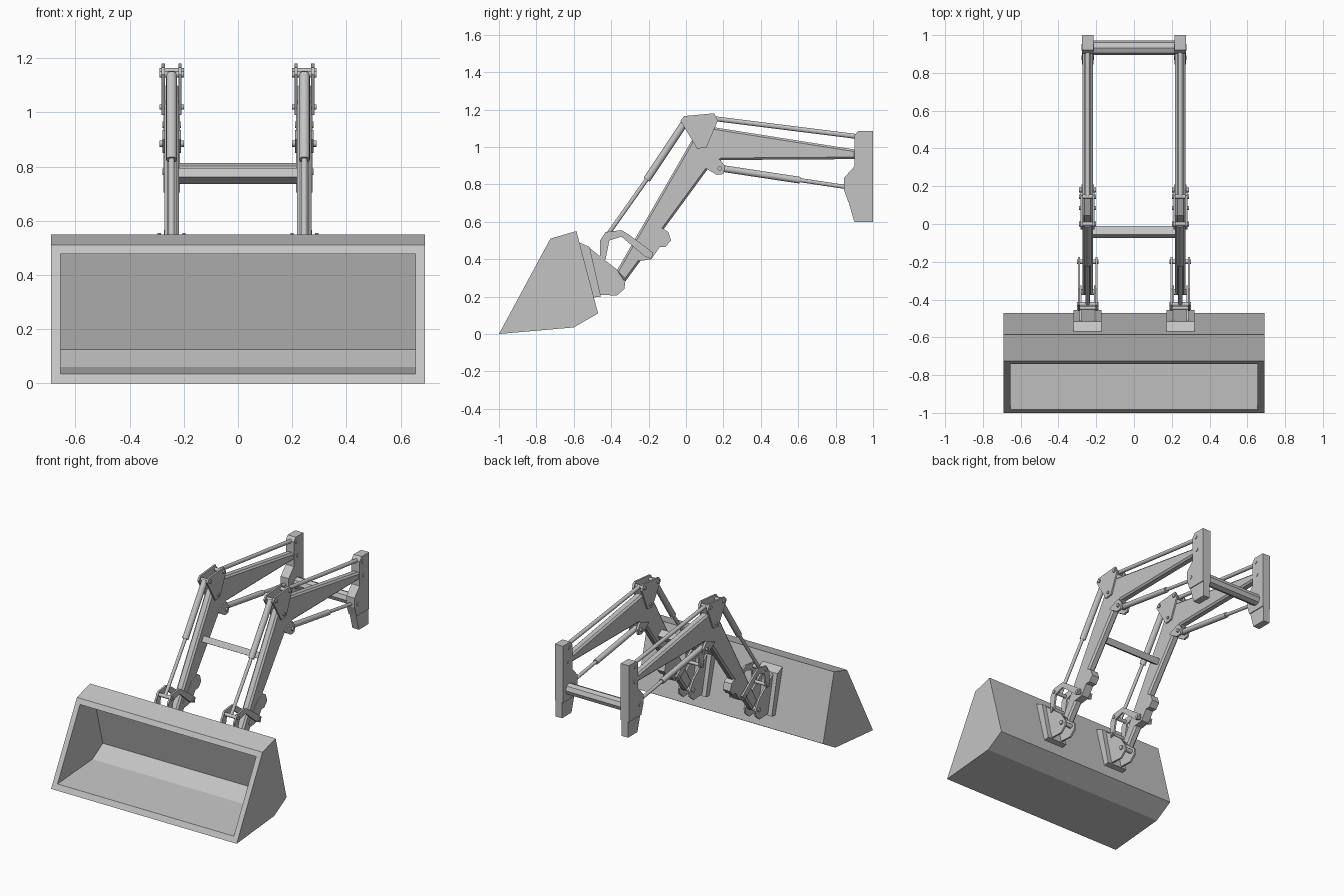
import bpy, bmesh
from mathutils import Vector, Matrix

cube = bpy.data.objects.get("Cube")
if cube:
    bpy.data.objects.remove(cube, do_unlink=True)

steel = bpy.data.materials.new("plain_grey")
steel.use_nodes = True
GREY = (0.55, 0.55, 0.55, 1)
steel.diffuse_color = GREY
for node in steel.node_tree.nodes:
    if node.type == 'BSDF_PRINCIPLED':
        node.inputs["Base Color"].default_value = GREY

ARM_X = 0.245


def finish(name, bm, smooth=False):
    bmesh.ops.recalc_face_normals(bm, faces=bm.faces)
    mesh = bpy.data.meshes.new(name)
    if smooth:
        # round sides smooth, end caps flat
        for f in bm.faces:
            f.smooth = len(f.verts) == 4
        for e in bm.edges:
            e.smooth = all(f.smooth for f in e.link_faces)
    bm.to_mesh(mesh)
    bm.free()
    mesh.materials.append(steel)
    ob = bpy.data.objects.new(name, mesh)
    bpy.context.collection.objects.link(ob)
    return ob


def plate(name, profile, x0, x1, chamfer=0):
    """Side profile of (y, z) points extruded from x0 to x1."""
    bm = bmesh.new()
    face = bm.faces.new([bm.verts.new((x0, y, z)) for y, z in profile])
    out = bmesh.ops.extrude_face_region(bm, geom=[face], use_keep_orig=True)
    moved = [v for v in out["geom"] if isinstance(v, bmesh.types.BMVert)]
    bmesh.ops.translate(bm, verts=moved, vec=(x1 - x0, 0, 0))
    bmesh.ops.recalc_face_normals(bm, faces=bm.faces)
    if chamfer:
        rims = [e for e in bm.edges if abs(e.verts[0].co.x - e.verts[1].co.x) < 1e-5]
        bmesh.ops.bevel(bm, geom=rims, offset=chamfer, segments=1,
                        affect='EDGES', profile=0.5)
    return finish(name, bm)


def plate_pair(name, profile, x, gap, thick):
    for tag, s in (("inner", -1), ("outer", 1)):
        plate(f"{name}_{tag}", profile, x + s * gap, x + s * (gap + thick))


def rod(name, a, b, radius, sides=16):
    a, b = Vector(a), Vector(b)
    bm = bmesh.new()
    turn = (b - a).to_track_quat('Z', 'Y').to_matrix().to_4x4()
    bmesh.ops.create_cone(bm, cap_ends=True, segments=sides, radius1=radius,
                          radius2=radius, depth=(b - a).length,
                          matrix=Matrix.Translation((a + b) / 2) @ turn)
    return finish(name, bm, smooth=sides > 8)


def bucket():
    """Hollow scoop: outer and inner prisms joined by a rim at the open front."""
    outer = [(-1, 0), (-0.60, 0.035), (-0.47, 0.11), (-0.586, 0.55), (-0.725, 0.51)]
    inner = [(-0.98, 0.035), (-0.61, 0.06), (-0.50, 0.125), (-0.605, 0.515), (-0.742, 0.478)]
    bm = bmesh.new()
    shells = []
    for pts, w in ((outer, 0.69), (inner, 0.655)):
        # inner front corners lie on the plane of the opening
        if pts is inner:
            pts = [(-1 + z * 0.275 / 0.51, z) if i in (0, 4) else (y, z)
                   for i, (y, z) in enumerate(pts)]
        sides = [[bm.verts.new((s * w, y, z)) for y, z in pts] for s in (-1, 1)]
        l, r = sides
        bm.faces.new(l)
        bm.faces.new(r)
        for i in range(4):
            bm.faces.new((l[i], l[i + 1], r[i + 1], r[i]))
        shells.append((l[0], r[0], r[4], l[4]))
    o, n = shells
    for i in range(4):
        j = (i + 1) % 4
        bm.faces.new((o[i], o[j], n[j], n[i]))
    finish("bucket", bm)


bucket()

# Side profiles (y, z)
ARM = [(-0.375, 0.33), (0.045, 1.06), (0.15, 1.105), (0.91, 0.985), (0.91, 0.935),
       (0.19, 0.93), (0.115, 0.88), (-0.325, 0.28)]
KNEE = [(-0.03, 1.14), (-0.01, 1.165), (0.15, 1.18), (0.17, 1.14), (0.11, 0.998), (0.06, 0.99)]
LUG = [(0.09, 0.90), (0.115, 0.88), (0.165, 0.85), (0.2, 0.855), (0.21, 0.895), (0.18, 0.935)]
POST = [(0.90, 1.06), (0.92, 1.085), (1, 1.085), (1, 0.705), (0.868, 0.705),
        (0.845, 0.77), (0.845, 0.835), (0.90, 0.895)]
POST_FOOT = [(0.868, 0.71), (1, 0.71), (1, 0.6), (0.90, 0.6)]
MOUNT = [(-0.572, 0.49), (-0.515, 0.465), (-0.455, 0.2), (-0.495, 0.195)]
EAR = [(-0.52, 0.463), (-0.37, 0.345), (-0.325, 0.275), (-0.33, 0.24), (-0.37, 0.205), (-0.46, 0.21)]
LINK = [(-0.46, 0.39), (-0.46, 0.50), (-0.43, 0.545), (-0.345, 0.555), (-0.31, 0.535),
        (-0.175, 0.435), (-0.185, 0.40), (-0.22, 0.415), (-0.345, 0.52), (-0.41, 0.50), (-0.43, 0.40)]
HOOK = [(-0.125, 0.565), (-0.095, 0.545), (-0.08, 0.50), (-0.11, 0.465), (-0.14, 0.465),
        (-0.185, 0.40), (-0.25, 0.39), (-0.28, 0.42), (-0.18, 0.54)]

# Pins: (y, z), half length, radius
PINS = {"knee_front_pin": ((0.0, 1.14), 0.045, 0.012),
        "knee_rear_pin": ((0.145, 1.152), 0.045, 0.012),
        "knee_low_pin": ((0.085, 1.02), 0.045, 0.010),
        "lug_pin": ((0.18, 0.885), 0.045, 0.012),
        "link_top_pin": ((-0.425, 0.522), 0.058, 0.012),
        "link_arm_pin": ((-0.2, 0.425), 0.058, 0.012),
        "link_ear_pin": ((-0.445, 0.41), 0.058, 0.011),
        "ear_pin": ((-0.36, 0.275), 0.052, 0.015),
        "post_top_pin": ((0.93, 1.05), 0.034, 0.012),
        "post_arm_pin": ((0.94, 0.955), 0.034, 0.012),
        "post_low_pin": ((0.88, 0.78), 0.034, 0.012)}

for side, s in (("left", 1), ("right", -1)):
    x = s * ARM_X

    def at(y, z):
        return (x, y, z)

    # Boom and pivot plates
    plate(f"{side}_arm", ARM, x - 0.027, x + 0.027, chamfer=0.011)
    plate_pair(f"{side}_knee_plate", KNEE, x, 0.025, 0.012)
    plate_pair(f"{side}_lift_lug", LUG, x, 0.02, 0.014)
    plate(f"{side}_arm_hook", HOOK, x - 0.028, x + 0.028)

    # Rear post
    plate(f"{side}_post", POST, x - 0.03, x + 0.03)
    plate(f"{side}_post_foot", POST_FOOT, x - 0.024, x + 0.024)

    # Bucket mount
    plate(f"{side}_mount_plate", MOUNT, x - 0.074, x + 0.074)
    plate_pair(f"{side}_mount_ear", EAR, x, 0.032, 0.012)
    plate_pair(f"{side}_tilt_link", LINK, x, 0.04, 0.012)

    # Tilt cylinder, levelling link and lift cylinder
    rod(f"{side}_tilt_cylinder", at(0.0, 1.14), at(-0.21, 0.825), 0.02)
    rod(f"{side}_tilt_rod", at(-0.2, 0.84), at(-0.425, 0.522), 0.011)
    rod(f"{side}_level_link", at(0.145, 1.152), at(0.92, 1.055), 0.013)
    rod(f"{side}_lift_cylinder", at(0.18, 0.887), at(0.61, 0.822), 0.018)
    rod(f"{side}_lift_rod", at(0.6, 0.824), at(0.88, 0.782), 0.011)

    for name, ((y, z), half, radius) in PINS.items():
        rod(f"{side}_{name}", (x - half, y, z), (x + half, y, z), radius, 12)

# Cross bars between the arms and between the posts
along = Vector((0.5, 0.86)) * 0.02
across = Vector((-0.86, 0.5)) * 0.026
mid = Vector((-0.042, 0.765))
bar = [mid + along + across, mid + along - across, mid - along - across, mid - along + across]
plate("arm_cross_bar", [tuple(p) for p in bar], -ARM_X, ARM_X)
rod("post_cross_bar", (-ARM_X, 0.933, 0.775), (ARM_X, 0.933, 0.775), 0.038, 8)
